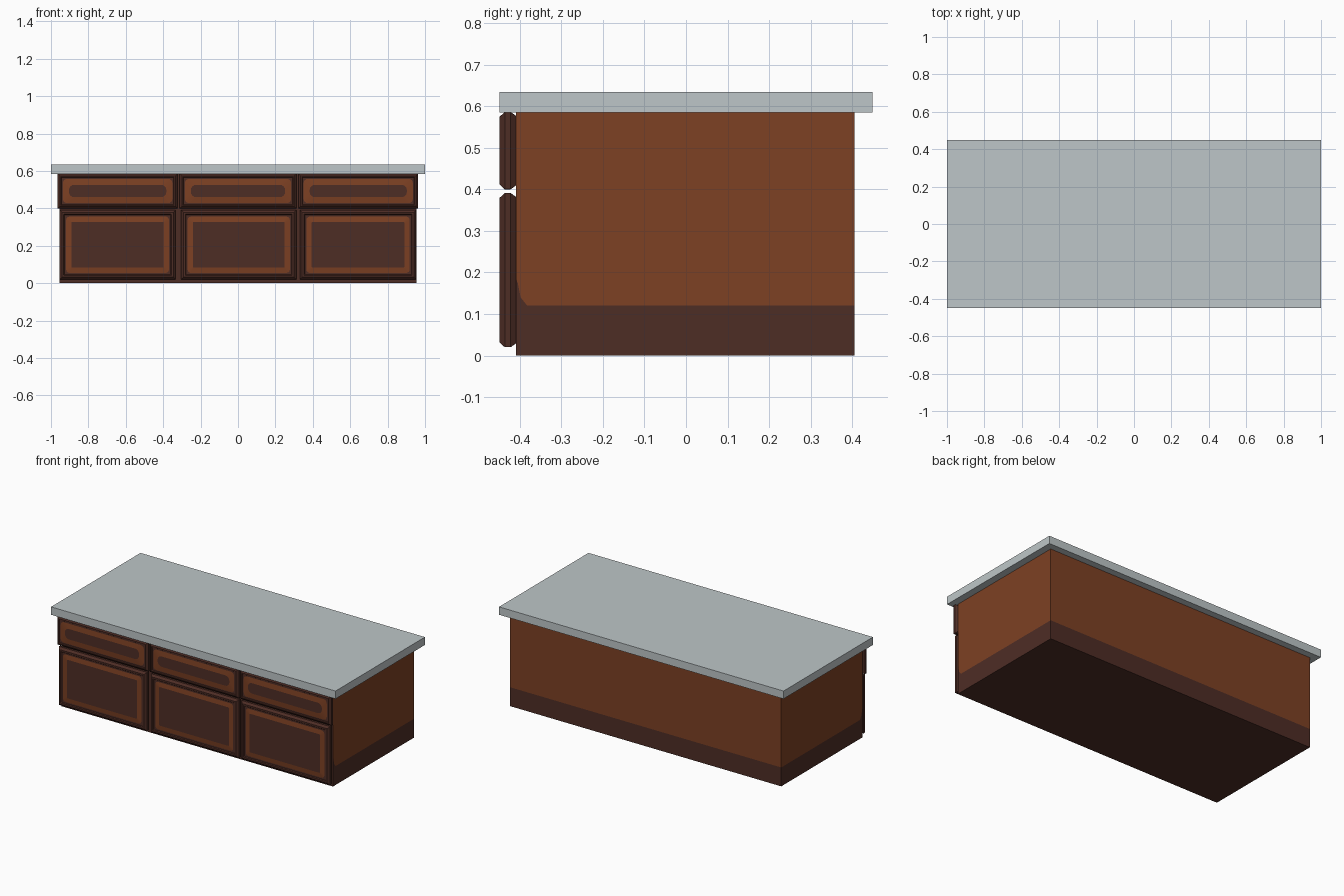
import bpy, bmesh, math

if "Cube" in bpy.data.objects:
    bpy.data.objects.remove(bpy.data.objects["Cube"])


def mat(name, rgb):
    m = bpy.data.materials.new(name)
    m.diffuse_color = (*rgb, 1)
    m.use_nodes = True
    m.node_tree.nodes["Principled BSDF"].inputs["Base Color"].default_value = m.diffuse_color
    return m


DARK = mat("dark wood", (0.076, 0.026, 0.0185))
WARM = mat("warm wood", (0.205, 0.052, 0.017))
STONE = mat("grey stone", (0.515, 0.565, 0.578))


def finish(name, bm, mats):
    bmesh.ops.recalc_face_normals(bm, faces=bm.faces[:])
    me = bpy.data.meshes.new(name)
    bm.to_mesh(me)
    bm.free()
    for m in mats:
        me.materials.append(m)
    ob = bpy.data.objects.new(name, me)
    bpy.context.collection.objects.link(ob)
    return ob


# Stone countertop
bm = bmesh.new()
bmesh.ops.create_cube(bm, size=1)
for v in bm.verts:
    v.co = (v.co.x * 2, v.co.y * 0.898, 0.6095 + v.co.z * 0.05)
finish("countertop", bm, [STONE])

# Cabinet body: dark plinth below a stepped seam line, warm sides and back, dark front
HX, FRONT, BACK, TOP = 0.954, -0.409, 0.406, 0.586
seam = [(BACK, 0.12), (-0.382, 0.12), (-0.398, 0.14), (-0.405, 0.175), (FRONT, 0.185)]
lower = [(FRONT, 0), (BACK, 0)] + seam
upper = [(FRONT, TOP), (BACK, TOP)] + seam
bm = bmesh.new()
cache = {}


def vert(side, p):
    key = (side, p)
    if key not in cache:
        cache[key] = bm.verts.new((side * HX, *p))
    return cache[key]


for side in (-1, 1):
    for profile, idx in ((lower, 0), (upper, 1)):
        bm.faces.new([vert(side, p) for p in profile]).material_index = idx
walls = [((FRONT, 0), (BACK, 0), 0), ((BACK, 0), seam[0], 0), (seam[0], (BACK, TOP), 1),
         ((BACK, TOP), (FRONT, TOP), 1), ((FRONT, TOP), seam[-1], 0), (seam[-1], (FRONT, 0), 0)]
for a, b, idx in walls:
    bm.faces.new([vert(-1, a), vert(1, a), vert(1, b), vert(-1, b)]).material_index = idx
finish("cabinet_body", bm, [DARK, WARM])


# Moulded panels: nested rounded rectangles (inset, y, corner radius, colour of strip leading to it)
def panel(name, x0, x1, z0, z1, loops):
    bm = bmesh.new()
    prev = None
    for inset, y, r, idx in loops:
        ring = []
        a, b, c, d = x0 + inset + r, x1 - inset - r, z0 + inset + r, z1 - inset - r
        for q, (cx, cz) in enumerate(((b, d), (a, d), (a, c), (b, c))):
            for k in range(5):
                t = math.pi / 2 * (q + k / 4)
                ring.append(bm.verts.new((cx + r * math.cos(t), y, cz + r * math.sin(t))))
        if prev is None:
            bm.faces.new(ring)
        else:
            for i in range(len(ring)):
                j = (i + 1) % len(ring)
                bm.faces.new([prev[i], prev[j], ring[j], ring[i]]).material_index = idx
        prev = ring
    bm.faces.new(prev).material_index = 0
    finish(name, bm, [DARK, WARM])


edge = [(0.010, -0.408, 0.001, 0), (0.0, -0.422, 0.001, 0), (0.0, -0.436, 0.001, 0),
        (0.012, -0.449, 0.001, 0)]
door_loops = edge + [(0.022, -0.449, 0.002, 0), (0.026, -0.444, 0.003, 0), (0.035, -0.444, 0.018, 0),
                     (0.063, -0.447, 0.006, 1)]
drawer_loops = edge + [(0.018, -0.449, 0.002, 0), (0.021, -0.444, 0.003, 0), (0.028, -0.444, 0.022, 0),
                       (0.060, -0.447, 0.028, 1)]

# Three doors with a drawer front above each
for place, door_x, drawer_x in (("left", (-0.954, -0.334), (-0.964, -0.323)),
                                ("middle", (-0.304, 0.312), (-0.312, 0.312)),
                                ("right", (0.331, 0.953), (0.323, 0.963))):
    panel(place + "_door", *door_x, 0.02, 0.391, door_loops)
    panel(place + "_drawer", *drawer_x, 0.40, 0.586, drawer_loops)
